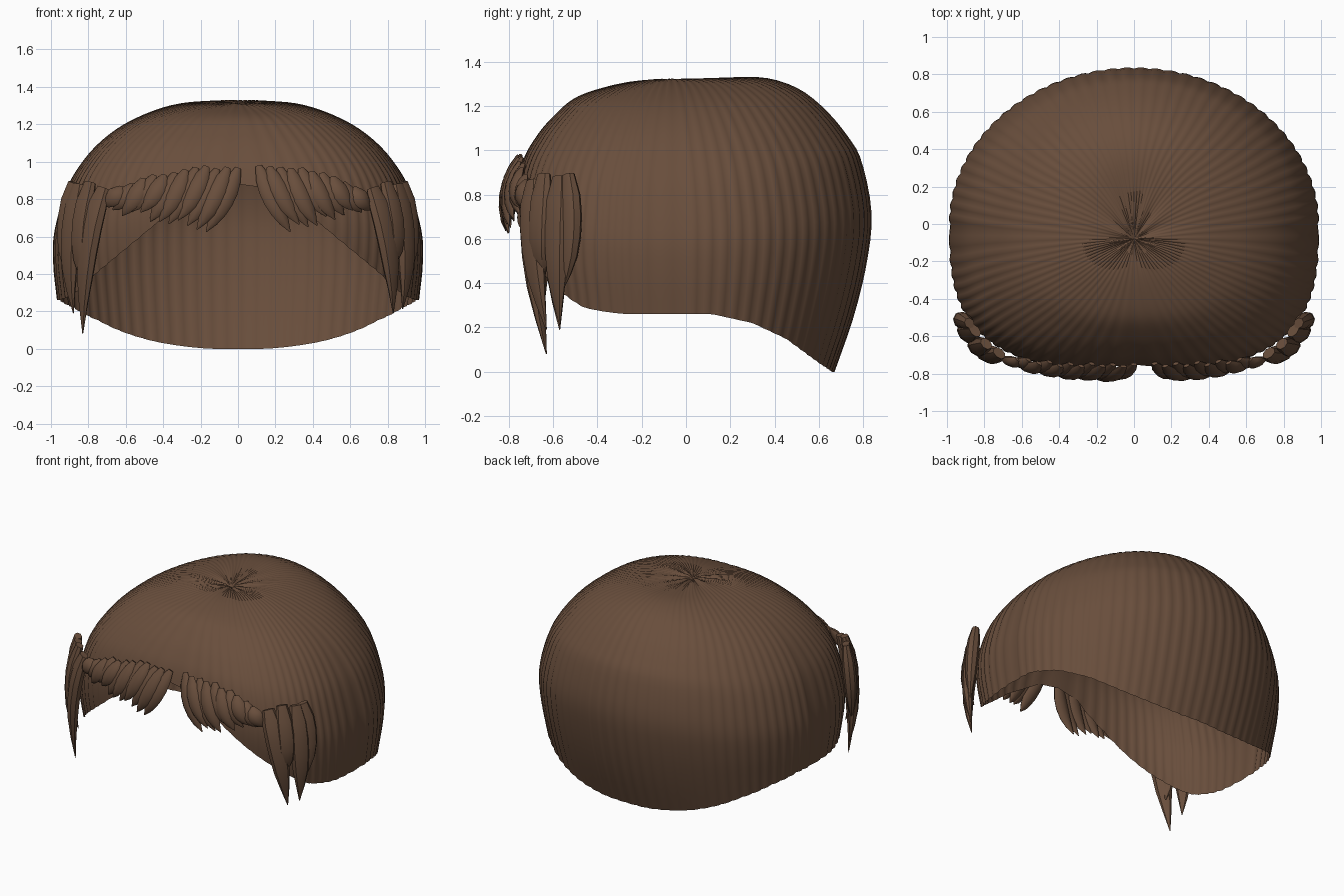
import bpy, bmesh, math, random
from mathutils import Vector

if "Cube" in bpy.data.objects:
    bpy.data.objects.remove(bpy.data.objects["Cube"])

random.seed(4)
hair = bpy.data.materials.new("brown hair")
hair.diffuse_color = (0.14, 0.076, 0.045, 1)
hair.use_nodes = True
hair.node_tree.nodes["Principled BSDF"].inputs["Base Color"].default_value = hair.diffuse_color

# Dome profiles from crown to hem: side (x, z), back (y, z), front (y, z)
SIDE = [(0, 1.305), (.2, 1.32), (.38, 1.295), (.58, 1.215), (.73, 1.11), (.84, .985),
        (.92, .84), (.98, .62), (.985, .45), (.965, .26), (.93, -.02)]
BACK = [(-.08, 1.305), (.18, 1.325), (.36, 1.325), (.51, 1.275), (.63, 1.18), (.73, 1.06),
        (.79, .95), (.835, .72), (.815, .5), (.755, .25), (.665, -.01)]
FRONT = [(-.08, 1.305), (-.22, 1.31), (-.36, 1.285), (-.5, 1.235), (-.6, 1.15), (-.675, 1.06),
         (-.735, .95), (-.775, .78), (-.775, .62), (-.74, .42), (-.7, .2)]
# Hem height: along y at the back, along |x| at the front
HEM_BACK = [(0, .26), (.12, .26), (.3, .22), (.45, .15), (.6, .04), (.66, 0), (1, 0)]
HEM_FRONT = [(0, .88), (.15, .86), (.4, .7), (.75, .41), (.88, .29), (.95, .26), (1.1, .26)]


def lookup(table, v):
    for (a, fa), (b, fb) in zip(table, table[1:]):
        if v <= b:
            return fa + (fb - fa) * max(0, v - a) / (b - a)
    return table[-1][1]


def along(table, s):
    """Smooth point on a profile, s from 0 to 1."""
    f = s * (len(table) - 1)
    i = min(int(f), len(table) - 2)
    t = f - i
    p = [Vector(table[min(max(k, 0), len(table) - 1)]) for k in (i - 1, i, i + 1, i + 2)]
    return 0.5 * (2 * p[1] + (p[2] - p[0]) * t + (2 * p[0] - 5 * p[1] + 4 * p[2] - p[3]) * t * t
                  + (3 * p[1] - p[0] - 3 * p[2] + p[3]) * t ** 3)


def dome_point(phi, s, ripple=0.0):
    c, d = math.cos(phi), math.sin(phi)
    side, end = along(SIDE, s), along(BACK if d > 0 else FRONT, s)
    e = 2 / (2 + (min(1, s * 1.6) if d < 0 else 0))
    mid = -.08 * (1 - min(1, s * 1.5))
    grow = 1 + ripple
    x = side.x * math.copysign(abs(c) ** e, c) * grow
    y = mid + (end.x - mid) * abs(d) ** e * grow
    return Vector((x, y, side.y * c * c + end.y * d * d))


def hem(p):
    return lookup(HEM_BACK, p.y) if p.y > 0 else lookup(HEM_FRONT, abs(p.x))


def finish(bm, name, angle):
    bmesh.ops.recalc_face_normals(bm, faces=bm.faces)
    mesh = bpy.data.meshes.new(name)
    bm.to_mesh(mesh)
    bm.free()
    mesh.materials.append(hair)
    ob = bpy.data.objects.new(name, mesh)
    bpy.context.collection.objects.link(ob)
    bpy.ops.object.select_all(action='DESELECT')
    ob.select_set(True)
    bpy.context.view_layer.objects.active = ob
    bpy.ops.object.shade_smooth_by_angle(angle=math.radians(angle))
    return ob


# Hair cap: radial locks running from the crown to the hem
LOCKS, PER, ROWS = 76, 4, 34
N = LOCKS * PER
bm = bmesh.new()
crown = bm.verts.new((0, -.08, 1.295))
columns = []
for j in range(N):
    phi = 2 * math.pi * j / N
    lo, hi = .3, 1.0
    for _ in range(18):
        m = (lo + hi) / 2
        p = dome_point(phi, m)
        lo, hi = (m, hi) if p.z > hem(p) else (lo, m)
    bulge = .009 * (math.sin(math.pi * (j % PER) / PER) - .6)
    col = []
    for i in range(1, ROWS + 1):
        s = lo * i / ROWS
        p = dome_point(phi, s, bulge)
        # puckered folds around the crown
        p.z += .007 * math.cos(11 * phi) * math.exp(-(s / .09) ** 2)
        p.z += bulge * .5 * min(1, 8 * s) * max(0, 1 - s * 2)
        p.z = max(p.z, 0)
        col.append(bm.verts.new(p))
    columns.append(col)
for j in range(N):
    a, b = columns[j], columns[(j + 1) % N]
    bm.faces.new((crown, a[0], b[0]))
    for i in range(ROWS - 1):
        bm.faces.new((a[i], a[i + 1], b[i + 1], b[i]))
finish(bm, "hair_cap", 50)


def strand(bm, path, width, thick, taper=(.35, .8, 1, 1, .85, .55, .05), sides=8):
    """Pointed leaf-shaped lock along a three-point curve."""
    a, b, c = map(Vector, path)
    rings = []
    for i, w in enumerate(taper):
        t = i / (len(taper) - 1)
        p = a * (1 - t) ** 2 + b * 2 * t * (1 - t) + c * t * t
        tan = ((b - a) * (1 - t) + (c - b) * t).normalized()
        out = Vector((p.x, p.y * 1.3, 0)).normalized()
        across = tan.cross(out).normalized()
        out = across.cross(tan)
        ring = []
        for k in range(sides):
            g = 2 * math.pi * k / sides
            ring.append(bm.verts.new(p + across * math.cos(g) * width * w / 2
                                     + out * math.sin(g) * thick * w / 2))
        rings.append(ring)
    for r, q in zip(rings, rings[1:]):
        for k in range(sides):
            bm.faces.new((r[k], r[(k + 1) % sides], q[(k + 1) % sides], q[k]))
    bm.faces.new(rings[0])
    bm.faces.new(rings[-1])


def front_y(x, z):
    """Depth of the brow at a given position, following the cap's curve."""
    base = -.745 - .06 * min(1, max(0, (.98 - z) / .2))
    return base * (1 - (abs(x) / 1.0) ** 3) ** (1 / 3)


# Fringe locks swept outward from a centre parting
def fringe(name, sign, root0, root1, tip0, tip1, count):
    bm = bmesh.new()
    for i in range(count):
        t = i / (count - 1)
        rx = root0 + (root1 - root0) * t
        rz = .97 - .11 * t ** 2.5 + random.uniform(-.01, .01)
        tx = tip0 + (tip1 - tip0) * t
        tz = .64 + .1 * t + random.uniform(-.02, .03)
        mx, mz = rx + (tx - rx) * .4, rz + (tz - rz) * .55
        lift = .012 * (i % 2)
        pts = [(sign * x, front_y(x, z) - lift - o, z)
               for x, z, o in ((rx, rz, 0), (mx, mz, .035), (tx, tz, 0))]
        strand(bm, pts, .1, .05)
    finish(bm, name, 40)


fringe("fringe_left", -1, .0, .62, .17, .72, 12)
fringe("fringe_right", 1, .11, .62, .28, .71, 10)


# Long side locks in front of the ears
def side_locks(name, sign, drop):
    bm = bmesh.new()
    for top, mid, tip, w in (
            ((.72, -.69, .86), (.83, -.72, .58), (.83, -.63, .08 + drop), .13),
            ((.79, -.64, .89), (.89, -.68, .55), (.80, -.64, .30 + drop), .12),
            ((.85, -.57, .88), (.93, -.60, .55), (.88, -.57, .19 + drop * .2), .13),
            ((.88, -.53, .89), (.96, -.49, .60), (.90, -.56, .36), .10)):
        pts = [(sign * p[0], p[1], p[2]) for p in (top, mid, tip)]
        strand(bm, pts, w, .085, (.6, .95, 1, .95, .8, .45, .04))
    finish(bm, name, 40)


side_locks("side_locks_left", -1, 0)
side_locks("side_locks_right", 1, .11)
